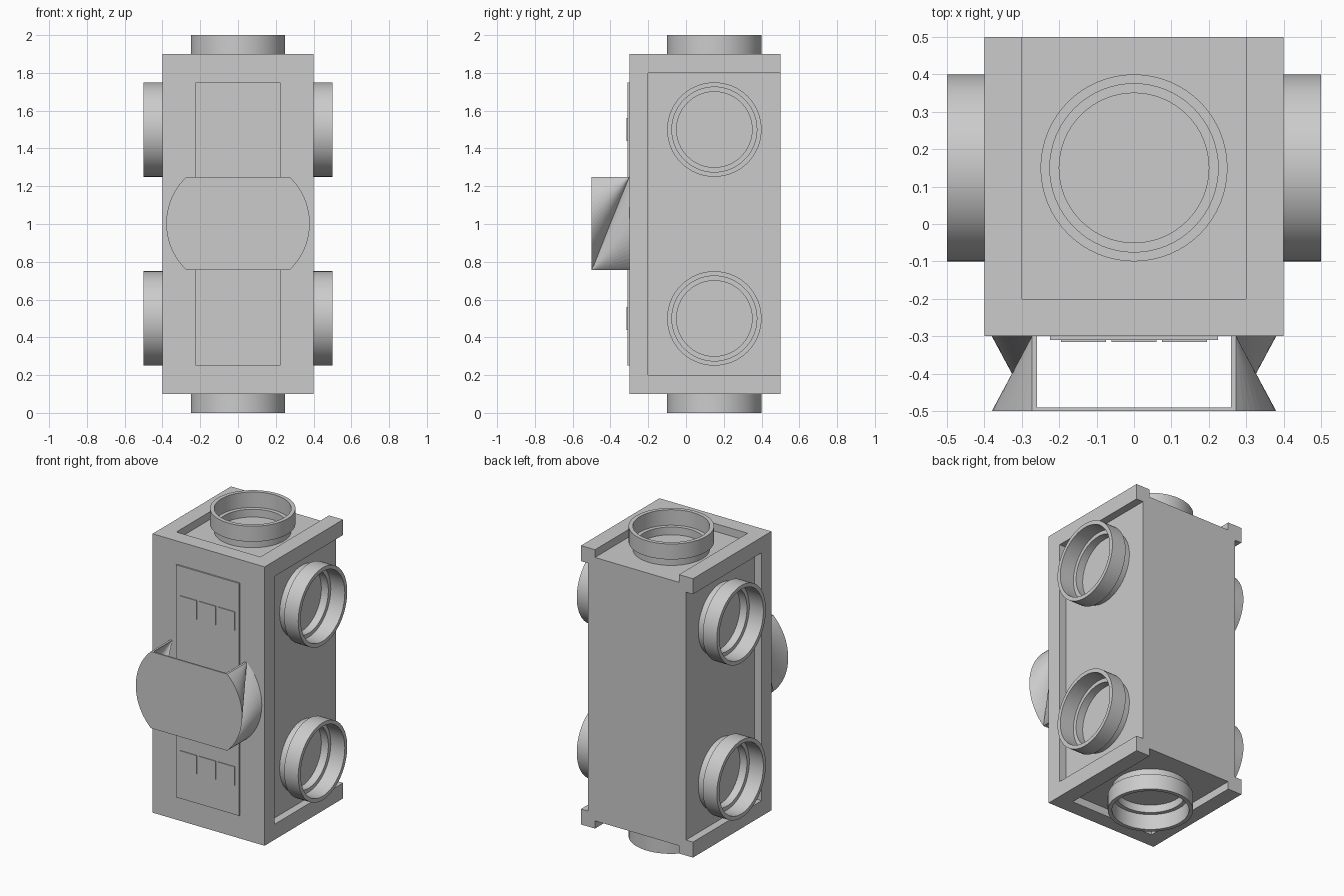
import bpy, bmesh, math
from mathutils import Matrix, Vector

if "Cube" in bpy.data.objects:
    bpy.data.objects.remove(bpy.data.objects["Cube"])


def material(name, colour):
    m = bpy.data.materials.new(name)
    m.diffuse_color = (*colour, 1)
    m.use_nodes = True
    m.node_tree.nodes["Principled BSDF"].inputs["Base Color"].default_value = m.diffuse_color
    return m


DARK = material("mid_grey", (0.62, 0.62, 0.62))
LIGHT = material("warm_light_grey", (0.78, 0.75, 0.75))


def finish(name, bm, mat):
    bmesh.ops.recalc_face_normals(bm, faces=bm.faces[:])
    me = bpy.data.meshes.new(name)
    bm.to_mesh(me)
    bm.free()
    ob = bpy.data.objects.new(name, me)
    bpy.context.collection.objects.link(ob)
    me.materials.append(mat)
    return ob


def add_box(bm, lo, hi):
    lo, hi = Vector(lo), Vector(hi)
    bmesh.ops.create_cube(bm, size=1, matrix=Matrix.Translation((lo + hi) / 2)
                          @ Matrix.Diagonal((*(hi - lo), 1)))


def activate(ob):
    bpy.ops.object.select_all(action='DESELECT')
    ob.select_set(True)
    bpy.context.view_layer.objects.active = ob


# Main body with recessed panels left open at the back
bm = bmesh.new()
add_box(bm, (-0.4, -0.3, 0.1), (0.4, 0.5, 1.9))
body = finish("body", bm, DARK)
bm = bmesh.new()
for s in (-1, 1):
    a, b = sorted((s * 0.35, s * 0.6))
    add_box(bm, (a, -0.2, 0.2), (b, 0.7, 1.8))
    a, b = sorted((s * 0.85, s * 1.1))
    add_box(bm, (-0.3, -0.2, 1 + a), (0.3, 0.7, 1 + b))
cutter = finish("recess_cutter", bm, DARK)
cutter.hide_render = True
mod = body.modifiers.new("recesses", 'BOOLEAN')
mod.operation, mod.solver, mod.object = 'DIFFERENCE', 'EXACT', cutter
activate(body)
bpy.ops.object.modifier_apply(modifier=mod.name)
bpy.data.objects.remove(cutter)


# Stepped round connector collar, revolved along a direction
def collar(name, base, direction, n=64):
    profile = [(0.2, 0), (0.225, 0), (0.225, 0.05), (0.25, 0.05),
               (0.25, 0.15), (0.225, 0.15), (0.225, 0.05), (0.2, 0.05)]
    bm = bmesh.new()
    rings = [[bm.verts.new((r * math.cos(t), r * math.sin(t), h)) for r, h in profile]
             for t in (2 * math.pi * i / n for i in range(n))]
    k = len(profile)
    for i in range(n):
        p, q = rings[i], rings[(i + 1) % n]
        for j in range(k):
            bm.faces.new((p[j], q[j], q[(j + 1) % k], p[(j + 1) % k]))
    rot = Vector((0, 0, 1)).rotation_difference(Vector(direction)).to_matrix().to_4x4()
    bm.transform(Matrix.Translation(base) @ rot)
    ob = finish(name, bm, LIGHT)
    activate(ob)
    bpy.ops.object.shade_smooth_by_angle(angle=math.radians(30))


collar("top_collar", (0, 0.15, 1.85), (0, 0, 1))
collar("bottom_collar", (0, 0.15, 0.15), (0, 0, -1))
for side, s in (("right", 1), ("left", -1)):
    for level, z in (("lower", 0.5), ("upper", 1.5)):
        collar(f"{side}_{level}_collar", (s * 0.35, 0.15, z), (s, 0, 0))

# Front panel and its small raised plates
bm = bmesh.new()
add_box(bm, (-0.225, -0.31, 0.25), (0.225, -0.295, 1.75))
finish("front_panel", bm, LIGHT)
bm = bmesh.new()
for z in (0.5, 1.5):
    for x in (-0.135, 0, 0.135):
        add_box(bm, (x - 0.06, -0.315, z - 0.06), (x + 0.06, -0.305, z + 0.06))
finish("panel_plates", bm, LIGHT)

# Hollow front cover with curved sides folded into two fans each
H, N = 0.247, 20
bm = bmesh.new()


def cover_shell(inset, y_front):
    R, cx = 0.338, 0.042 - inset
    a = math.asin(H / R)
    ends = {}
    for s in (-1, 1):
        pts = [(s * (cx + R * math.cos(t)), 1.003 + R * math.sin(t))
               for t in (a * (2 * i / N - 1) for i in range(N + 1))]
        front = [bm.verts.new((x, y_front, z)) for x, z in pts]
        back = [bm.verts.new((x, -0.3, z)) for x, z in pts]
        for i in range(N):
            bm.faces.new((front[i], front[i + 1], back[N]))
            bm.faces.new((back[i], back[i + 1], front[0]))
        ends[s] = (front, back)
    bm.faces.new(ends[1][0] + ends[-1][0][::-1])
    return ends


outer = cover_shell(0, -0.5)
inner = cover_shell(0.014, -0.49)
# Rims joining the outer and inner skins
for e in (0, N):
    loops = [[sh[-1][1][e], sh[-1][0][e], sh[1][0][e], sh[1][1][e]] for sh in (outer, inner)]
    for i in range(3):
        bm.faces.new((loops[0][i], loops[0][i + 1], loops[1][i + 1], loops[1][i]))
finish("front_cover", bm, LIGHT)
